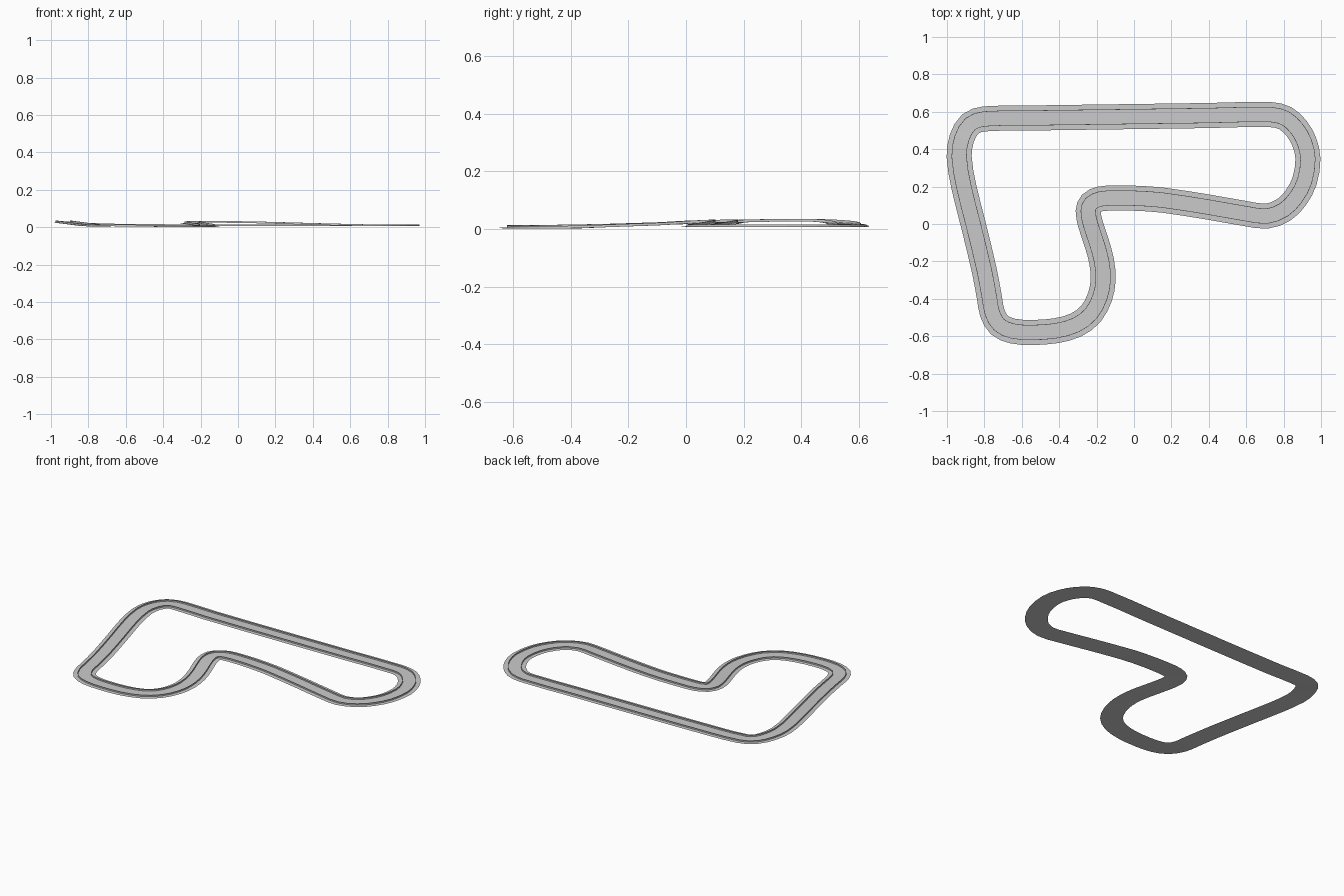
import bpy
from mathutils import Vector

if "Cube" in bpy.data.objects:
    bpy.data.objects.remove(bpy.data.objects["Cube"])

# Centre line of the circuit: x, y, road height
PATH = [
    (-0.80, .562, .014), (-0.6, .566, .008), (-0.1, .573, .006), (0.4, .58, .006),
    (0.73, .585, .006), (0.81, .565, .006), (0.87, .51, .006), (0.91, .44, .006),
    (0.93, .35, .006), (0.912, .23, .006), (0.865, .14, .006), (0.80, .075, .006),
    (0.71, .042, .006), (0.6, .055, .008), (0.4, .09, .013), (0.15, .128, .02),
    (0, .138, .023), (-0.1, .139, .024), (-0.18, .134, .024), (-0.23, .11, .023),
    (-0.245, .07, .022), (-0.233, 0, .019), (-0.2, -.1, .013), (-0.173, -.2, .009),
    (-0.165, -.3, .005), (-0.182, -.39, .002), (-0.23, -.48, .001), (-0.31, -.54, .001),
    (-0.42, -.571, .002), (-0.55, -.58, .004), (-0.65, -.572, .005), (-0.72, -.54, .005),
    (-0.758, -.475, .005), (-0.772, -.4, .006), (-0.80, -.25, .009), (-0.86, 0, .017),
    (-0.91, .2, .023), (-0.935, .36, .026), (-0.92, .46, .025), (-0.875, .535, .02),
]


def smooth_path(points, steps):
    """Closed Catmull-Rom curve through the points."""
    pts = [Vector(p) for p in points]
    n, out = len(pts), []
    for i in range(n):
        a, b, c, d = (pts[(i + k) % n] for k in (-1, 0, 1, 2))
        length = (c - b).length
        m1 = (c - a) * (length / ((c - b).length + (b - a).length))
        m2 = (d - b) * (length / ((d - c).length + (c - b).length))
        for s in range(steps):
            t = s / steps
            out.append(b * (2*t**3 - 3*t**2 + 1) + m1 * (t**3 - 2*t**2 + t)
                       + c * (3*t**2 - 2*t**3) + m2 * (t**3 - t**2))
    return out


centre = smooth_path(PATH, 2)
N = len(centre)
sides = []
for i in range(N):
    t = centre[(i + 1) % N] - centre[i - 1]
    sides.append(Vector((t.y, -t.x, 0)).normalized())


def sweep(name, profile, closed=False):
    """Sweep a (sideways offset, height) profile around the circuit."""
    k = len(profile)
    verts = [c + s * off + Vector((0, 0, h))
             for c, s in zip(centre, sides) for off, h in profile]
    faces = []
    for i in range(N):
        j = (i + 1) % N
        for a in range(k if closed else k - 1):
            b = (a + 1) % k
            faces.append((i*k + a, i*k + b, j*k + b, j*k + a))
    mesh = bpy.data.meshes.new(name)
    mesh.from_pydata(verts, [], faces)
    obj = bpy.data.objects.new(name, mesh)
    bpy.context.collection.objects.link(obj)
    # Upward facing surfaces
    import bmesh
    bm = bmesh.new()
    bm.from_mesh(mesh)
    if closed:
        bmesh.ops.recalc_face_normals(bm, faces=bm.faces)
    else:
        flip = [f for f in bm.faces if f.normal.z < 0]
        bmesh.ops.reverse_faces(bm, faces=flip)
    bm.to_mesh(mesh)
    bm.free()
    return obj


# Road surface
ROAD, EDGE, RAIL = 0.039, 0.067, 0.003
sweep("road_surface", [(-ROAD, 0), (ROAD, 0)])

# Grass verges and low barriers on both sides
for label, s in (("inner", 1), ("outer", -1)):
    sweep(label + "_verge", [(s * ROAD, 0), (s * EDGE, 0)])
    sweep(label + "_barrier", [(s * (ROAD - RAIL / 2), 0), (s * (ROAD + RAIL / 2), 0),
                               (s * (ROAD + RAIL / 2), 0.009), (s * (ROAD - RAIL / 2), 0.009)],
          closed=True)
